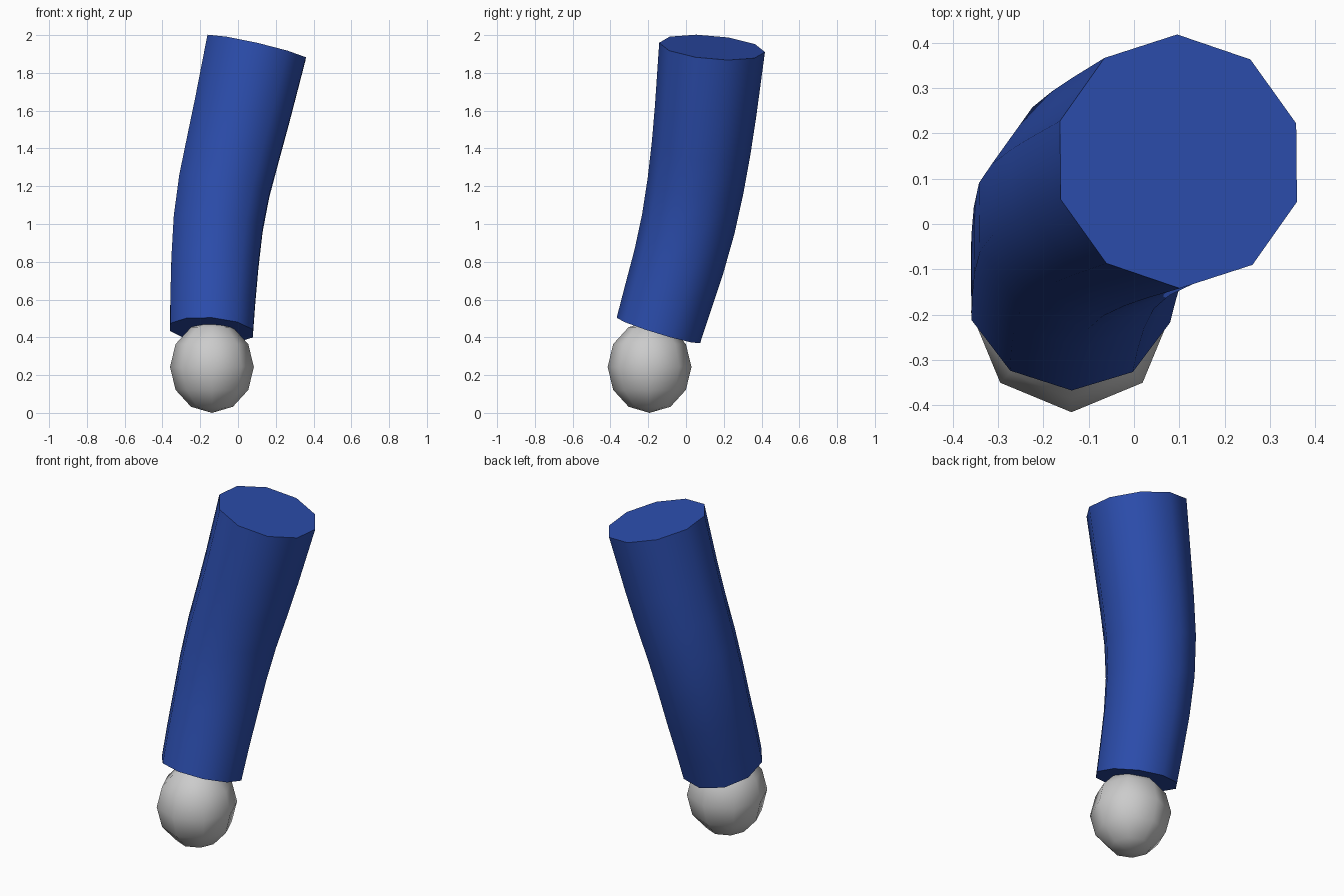
import bpy, bmesh, math
from mathutils import Vector

if "Cube" in bpy.data.objects:
    bpy.data.objects.remove(bpy.data.objects["Cube"])

SIDES = 10


def add_object(name, bm):
    mesh = bpy.data.meshes.new(name)
    bmesh.ops.recalc_face_normals(bm, faces=bm.faces[:])
    bm.to_mesh(mesh)
    bm.free()
    obj = bpy.data.objects.new(name, mesh)
    bpy.context.collection.objects.link(obj)
    return obj


# Sleeve: ten-sided tapering tube swept along a gently bent path
path = [Vector(p) for p in [
    (-0.14, -0.146, 0.437), (-0.133, -0.095, 0.61), (-0.122, -0.038, 0.8),
    (-0.105, 0.012, 1.0), (-0.073, 0.05, 1.2), (-0.026, 0.08, 1.4),
    (0.022, 0.104, 1.6), (0.098, 0.138, 1.935)]]
normals = [path[min(i + 1, len(path) - 1)] - path[max(i - 1, 0)]
           for i in range(len(path))]
normals[0] = Vector((0.08, 0.305, 1))
normals[-1] = Vector((0.23, 0.09, 1))

bm = bmesh.new()
rings = []
for centre, normal in zip(path, normals):
    t = (centre.z - path[0].z) / (path[-1].z - path[0].z)
    radius = 0.231 + 0.05 * t
    turn = Vector((0, 0, 1)).rotation_difference(normal)
    ring = []
    for k in range(SIDES):
        a = -math.pi / 2 + math.tau * k / SIDES
        offset = Vector((math.cos(a), math.sin(a), 0)) * radius
        ring.append(bm.verts.new(centre + turn @ offset))
    rings.append(ring)
for low, high in zip(rings, rings[1:]):
    for k in range(SIDES):
        n = (k + 1) % SIDES
        bm.faces.new((low[k], low[n], high[n], high[k])).smooth = True
for ring in (rings[0], rings[-1]):
    bm.faces.new(ring)
    for k in range(SIDES):
        bm.edges.get((ring[k], ring[(k + 1) % SIDES])).smooth = False
sleeve = add_object("sleeve", bm)
blue = bpy.data.materials.new("blue_cloth")
blue.diffuse_color = (0.025, 0.075, 0.42, 1)
blue.use_nodes = True
blue.node_tree.nodes["Principled BSDF"].inputs["Base Color"].default_value = blue.diffuse_color
sleeve.data.materials.append(blue)

# Hand: low-poly smooth ball poking out of the sleeve end
bm = bmesh.new()
bmesh.ops.create_uvsphere(bm, u_segments=8, v_segments=6, radius=1)
bmesh.ops.scale(bm, vec=(0.222, 0.222, 0.243), verts=bm.verts[:])
bmesh.ops.translate(bm, vec=(-0.138, -0.193, 0.243), verts=bm.verts[:])
for face in bm.faces:
    face.smooth = True
add_object("hand", bm)
